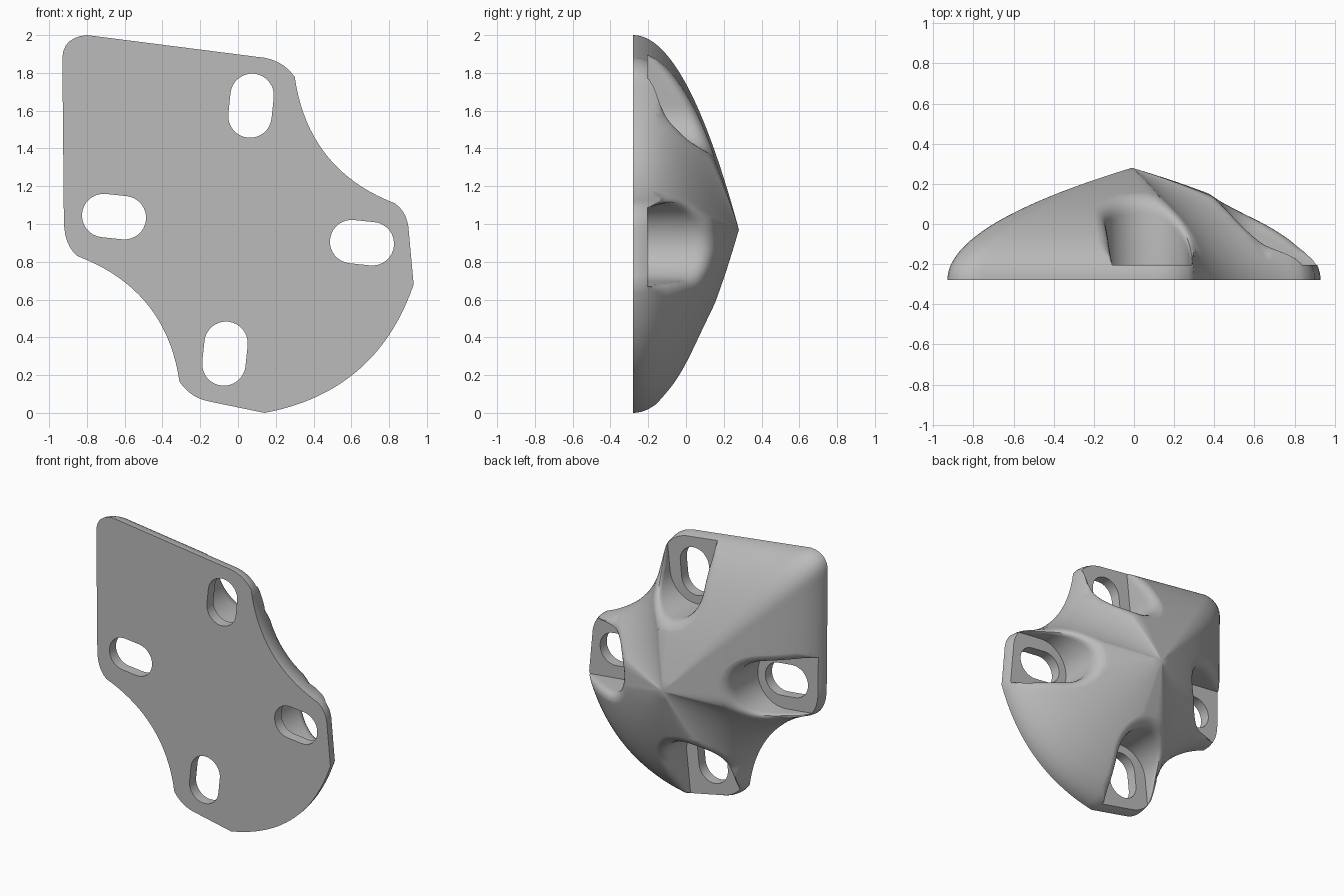
import bpy, bmesh, math
from mathutils import Vector
from mathutils.bvhtree import BVHTree

cube = bpy.data.objects.get("Cube")
if cube:
    bpy.data.objects.remove(cube)

FRONT, FLOOR, PEAK = -0.28, -0.205, 0.28
CENTRE = Vector((-0.01, 0.97))
TILT = math.radians(6)

grey = bpy.data.materials.new("light_grey")
grey.use_nodes = True
grey.diffuse_color = (0.5, 0.5, 0.5, 1)
grey.node_tree.nodes["Principled BSDF"].inputs["Base Color"].default_value = (0.5, 0.5, 0.5, 1)


def make_object(name, bm):
    bmesh.ops.recalc_face_normals(bm, faces=bm.faces)
    mesh = bpy.data.meshes.new(name)
    bm.to_mesh(mesh)
    bm.free()
    mesh.materials.append(grey)
    obj = bpy.data.objects.new(name, mesh)
    bpy.context.collection.objects.link(obj)
    return obj


def skin(bm, rings):
    """Bridge equal closed rings of points with quads; returns the vertex rings."""
    rows = [[bm.verts.new(p) for p in ring] for ring in rings]
    for low, high in zip(rows, rows[1:]):
        for i in range(len(low)):
            j = (i + 1) % len(low)
            bm.faces.new((low[i], low[j], high[j], high[i]))
    return rows


# Outline: (point on the arc or None for a straight run, end point)
path = [
    ((-0.895, 1.965), (-0.80, 2.0)), (None, (0.10, 1.885)),
    ((0.215, 1.855), (0.30, 1.78)), ((0.468, 1.365), (0.83, 1.11)),
    ((0.885, 1.045), (0.905, 0.95)), (None, (0.93, 0.68)),
    ((0.635, 0.225), (0.14, 0.0)), (None, (-0.15, 0.06)),
    ((-0.24, 0.095), (-0.31, 0.165)), ((-0.48, 0.575), (-0.85, 0.83)),
    ((-0.905, 0.91), (-0.922, 1.03)), (None, (-0.93, 1.88)),
]
outline = []
start = Vector(path[-1][1])
for mid, end in path:
    end = Vector(end)
    half = (start + end) / 2
    control = 2 * Vector(mid) - half if mid else half
    steps = max(6, round((end - start).length / 0.045))
    for i in range(steps):
        t = i / steps
        outline.append((1 - t) ** 2 * start + 2 * t * (1 - t) * control + t * t * end)
    start = end

# Domed body: parabolic rise from the outline to the peak
bm = bmesh.new()
LEVELS = 28
rings = []
for k in range(LEVELS):
    h = k / LEVELS
    y = FRONT + h * (PEAK - FRONT)
    ring = [CENTRE + (p - CENTRE) * (1 - h * h) for p in outline]
    rings.append([(p.x, y, p.y) for p in ring])
rows = skin(bm, rings)
peak = bm.verts.new((CENTRE.x, PEAK, CENTRE.y))
for i, v in enumerate(rows[-1]):
    bm.faces.new((v, rows[-1][(i + 1) % len(outline)], peak))
bm.faces.new(rows[0])
bm.normal_update()
surface = BVHTree.FromBMesh(bm)
body = make_object("domed_body", bm)


def height(p):
    hit = surface.ray_cast(Vector((p.x, 1, p.y)), Vector((0, -1, 0)))[0]
    return hit.y if hit else FRONT


def place(u, v, turn):
    """Radial and sideways distances to a point in the front plane."""
    out = Vector((math.sin(turn), math.cos(turn)))
    side = Vector((out.y, -out.x))
    return Vector((0, 0.97)) + out * u + side * v


def pocket_cutter(turn):
    """Open-ended pocket with a rounded rim that follows the dome."""
    radius, inner, outer, n = 0.205, 0.635, 1.35, 24
    run = [inner + (outer - inner) * (i / n) for i in range(n, 0, -1)]
    cols = [(u, radius, 0, 1) for u in run]
    for i in range(n + 1):
        a = math.pi * i / n
        nu, nv = -math.sin(a), math.cos(a)
        cols.append((inner + radius * nu, radius * nv, nu, nv))
    cols += [(u, -radius, 0, -1) for u in reversed(run)]
    columns = []
    for u, v, nu, nv in cols:
        base = height(place(u, v, turn))
        f = min(0.075, max(0.002, 0.7 * (base - FLOOR)))
        base = max(base, FLOOR + 0.01)
        rim = max(height(place(u + nu * f, v + nv * f, turn)), FLOOR + 0.012)
        column = [(0, FLOOR)]
        for k in range(7):
            t = k / 6
            y = (1 - t) ** 2 * (base - f) + 2 * t * (1 - t) * base + t * t * rim
            column.append((f * t * t, y + 0.002 * t))
        column.append((f + 0.004, 0.6))
        points = []
        for d, y in column:
            p = place(u + nu * d, v + nv * d, turn)
            points.append((p.x, y, p.y))
        columns.append(points)
    bm = bmesh.new()
    rows = skin(bm, list(zip(*columns)))
    bm.faces.new(rows[0])
    bm.faces.new(rows[-1])
    return make_object("pocket_cutter", bm)


def slot_cutter(turn):
    """Rounded bolt slot running through the plate."""
    ring = []
    for end in (1, -1):
        for i in range(17):
            a = math.pi * i / 16
            ring.append(place(0.66 + end * (0.055 + 0.115 * math.sin(a)),
                              end * 0.115 * math.cos(a), turn))
    bm = bmesh.new()
    rows = skin(bm, [[(p.x, y, p.y) for p in ring] for y in (-0.5, 0)])
    bm.faces.new(rows[0])
    bm.faces.new(rows[-1])
    return make_object("slot_cutter", bm)


# Four pockets and slots around the centre
bpy.context.view_layer.objects.active = body
for q in range(4):
    turn = TILT + q * math.pi / 2
    for cutter in (pocket_cutter(turn), slot_cutter(turn)):
        cutter.hide_render = True
        mod = body.modifiers.new("cut", "BOOLEAN")
        mod.operation = "DIFFERENCE"
        mod.solver = "EXACT"
        mod.object = cutter
        bpy.ops.object.modifier_apply(modifier=mod.name)
        bpy.data.objects.remove(cutter)

# Smooth shading with crisp edges
for obj in bpy.context.selected_objects:
    obj.select_set(False)
body.select_set(True)
bpy.ops.object.shade_smooth_by_angle(angle=math.radians(35))
